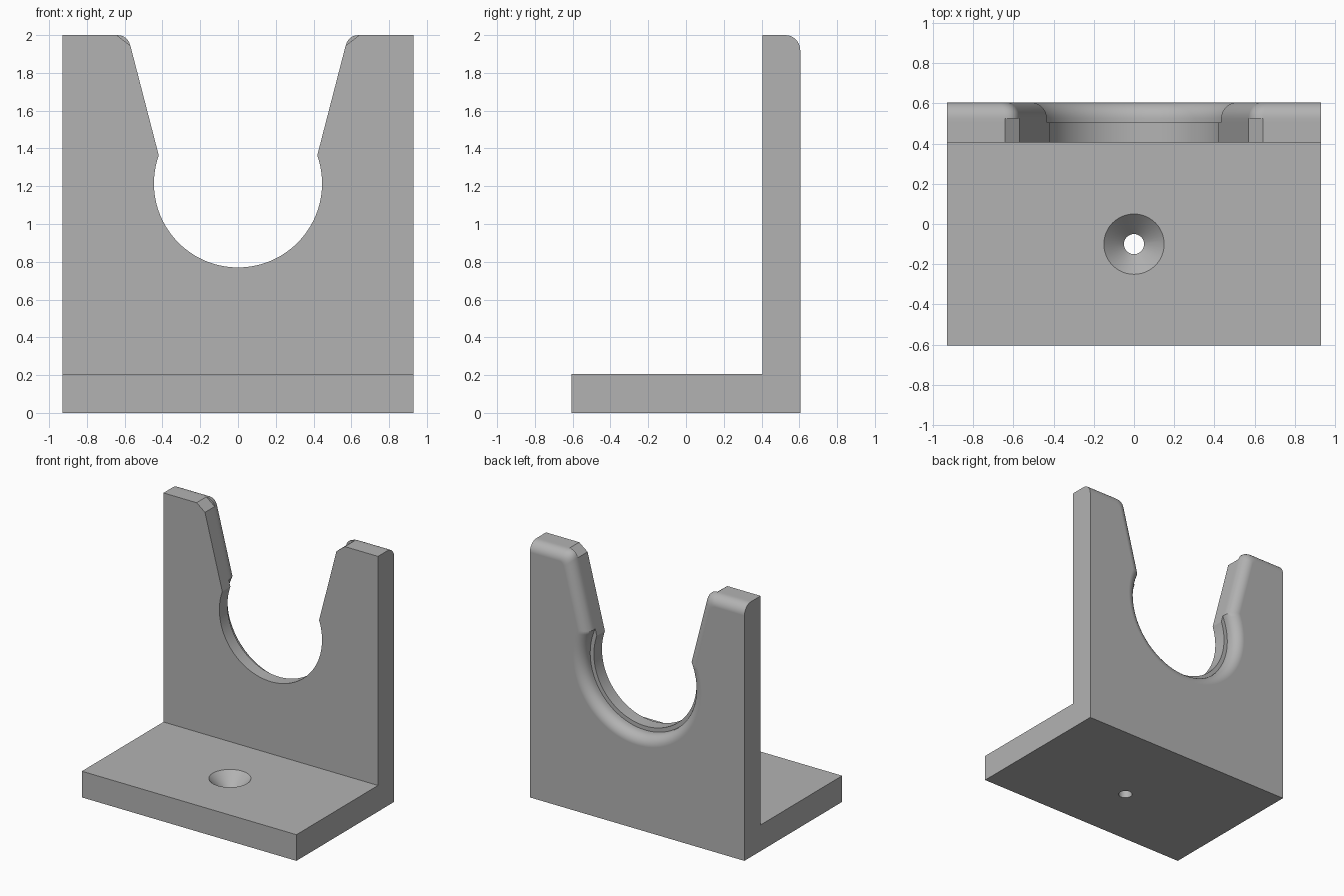
import bpy, bmesh, math
from mathutils import Vector

cube = bpy.data.objects.get("Cube")
if cube:
    bpy.data.objects.remove(cube, do_unlink=True)

grey = bpy.data.materials.new("plain_grey")
grey.use_nodes = True
colour = (0.45, 0.45, 0.45, 1)
grey.diffuse_color = colour
grey.node_tree.nodes["Principled BSDF"].inputs["Base Color"].default_value = colour

HALF_W, HEIGHT = 0.93, 2.0
FRONT, WALL_Y, BACK = -0.605, 0.405, 0.605
CENTRE = Vector((0, 1.215))           # cradle centre in x, z
HOLE_R, RECESS_R, FILLET = 0.445, 0.477, 0.08
NECK = Vector((0.42, 1.365))
SLOPE = Vector((0.15, 0.58)).normalized()
NORMAL = Vector((SLOPE.y, -SLOPE.x))


def make_object(name, bm):
    bmesh.ops.recalc_face_normals(bm, faces=bm.faces)
    mesh = bpy.data.meshes.new(name)
    bm.to_mesh(mesh)
    bm.free()
    obj = bpy.data.objects.new(name, mesh)
    bpy.context.collection.objects.link(obj)
    mesh.materials.append(grey)
    return obj


def activate(obj):
    bpy.ops.object.select_all(action='DESELECT')
    obj.select_set(True)
    bpy.context.view_layer.objects.active = obj


def outline(inset, radius, rounded):
    """Wall outline in x, z with its slot edge and top pulled in by inset."""
    r = radius + inset
    h = (NECK - CENTRE).dot(NORMAL) + inset
    meet = CENTRE + NORMAL * h + SLOPE * math.sqrt(r * r - h * h)
    end = math.atan2(meet.y - CENTRE.y, meet.x)
    start = -math.pi / 2
    half = []
    for i in range(33):
        a = start + (end - start) * i / 32
        half.append(CENTRE + Vector((math.cos(a), math.sin(a))) * r)
    # Top inner corner: straight chamfer or rounded curve
    top = HEIGHT - inset
    tip = meet + SLOPE * ((top - meet.y) / SLOPE.y)
    size = 0.058 * (1 - inset * 5)
    low, high = tip - SLOPE * size, tip + Vector((size, 0))
    for i in range(7):
        t = i / 6
        if rounded:
            half.append(low * (1 - t) ** 2 + tip * 2 * t * (1 - t) + high * t * t)
        else:
            half.append(low.lerp(high, t))
    half += [Vector((HALF_W, top)), Vector((HALF_W, 0))]
    mirrored = [Vector((-p.x, p.y)) for p in reversed(half[1:])]
    return half + mirrored


# Upright wall: outlines stacked from front to back
layers = [(WALL_Y, 0, HOLE_R, False), (0.505, 0, HOLE_R, False),
          (0.505, 0, RECESS_R, False), (BACK - FILLET, 0, RECESS_R, False)]
for k in range(9):
    t = math.pi / 2 * k / 8
    layers.append((BACK - FILLET + FILLET * math.sin(t),
                   FILLET * (1 - math.cos(t)), RECESS_R, True))
bm = bmesh.new()
rings = [[bm.verts.new((p.x, y, p.y)) for p in outline(d, r, rnd)]
         for y, d, r, rnd in layers]
count = len(rings[0])
for a, b in zip(rings, rings[1:]):
    for i in range(count):
        j = (i + 1) % count
        bm.faces.new((a[i], a[j], b[j], b[i]))
bm.faces.new(rings[0])
bm.faces.new(rings[-1])
bmesh.ops.remove_doubles(bm, verts=bm.verts, dist=0.00001)
wall = make_object("cradle_wall", bm)
activate(wall)
bpy.ops.object.shade_smooth_by_angle(angle=math.radians(30))
weighted = wall.modifiers.new("even_shading", 'WEIGHTED_NORMAL')
weighted.keep_sharp = True

# Base plate
bm = bmesh.new()
bmesh.ops.create_cube(bm, size=1)
for v in bm.verts:
    v.co.x *= HALF_W * 2
    v.co.y = WALL_Y if v.co.y > 0 else FRONT
    v.co.z = 0.205 if v.co.z > 0 else 0
base = make_object("base_plate", bm)

# Countersunk screw hole
bm = bmesh.new()
profile = [(0.05, -0.1), (0.05, 0.105), (0.15, 0.205), (0.15, 0.3)]
rings = []
for r, z in profile:
    rings.append([bm.verts.new((r * math.cos(i * math.tau / 48),
                                -0.1 + r * math.sin(i * math.tau / 48), z))
                  for i in range(48)])
for a, b in zip(rings, rings[1:]):
    for i in range(48):
        j = (i + 1) % 48
        bm.faces.new((a[i], a[j], b[j], b[i]))
bm.faces.new(rings[0])
bm.faces.new(rings[-1])
cutter = make_object("screw_hole_cutter", bm)
cutter.hide_render = True
cut = base.modifiers.new("screw_hole", 'BOOLEAN')
cut.operation = 'DIFFERENCE'
cut.solver = 'EXACT'
cut.object = cutter
activate(base)
bpy.ops.object.modifier_apply(modifier=cut.name)
bpy.data.objects.remove(cutter, do_unlink=True)
bpy.ops.object.shade_smooth_by_angle(angle=math.radians(30))
